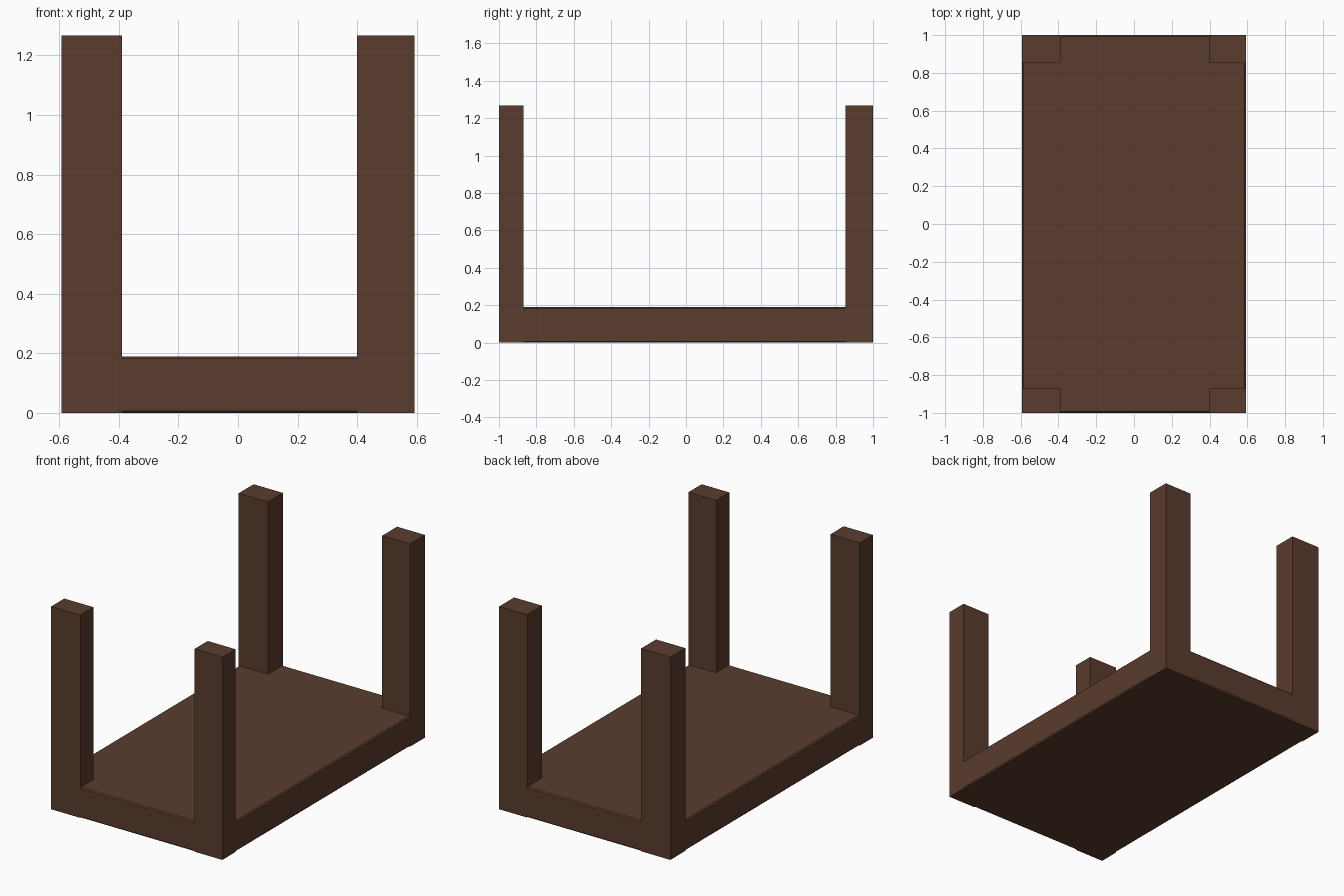
import bpy
import bmesh

if "Cube" in bpy.data.objects:
    bpy.data.objects.remove(bpy.data.objects["Cube"])

W, D, H = 0.592, 1.0, 1.267          # half width, half depth, leg height
XL, XR = -0.39, 0.40                 # inner leg faces in x
YF, YB = -0.87, 0.852                # inner leg faces in y
SLAB_TOP, CHAMFER = 0.19, 0.007

wood = bpy.data.materials.new("brown_wood")
wood.diffuse_color = (0.102, 0.045, 0.027, 1)
wood.use_nodes = True
wood.node_tree.nodes["Principled BSDF"].inputs["Base Color"].default_value = wood.diffuse_color


def extrude_profile(name, points, height, chamfer_test=None):
    """Extrude a flat outline upward, chamfering the chosen edges."""
    bm = bmesh.new()
    face = bm.faces.new([bm.verts.new((x, y, 0)) for x, y in points])
    top = bmesh.ops.extrude_face_region(bm, geom=[face])["geom"]
    for v in top:
        if isinstance(v, bmesh.types.BMVert):
            v.co.z = height
    if not any(f.normal.z for f in bm.faces) or len(bm.faces) < len(points) + 2:
        bm.faces.new([v for v in face.verts])
    bmesh.ops.recalc_face_normals(bm, faces=bm.faces)
    if chamfer_test:
        edges = [e for e in bm.edges if chamfer_test(*[v.co for v in e.verts])]
        bmesh.ops.bevel(bm, geom=edges, offset=CHAMFER, segments=1,
                        affect='EDGES', profile=0.5)
    mesh = bpy.data.meshes.new(name)
    bm.to_mesh(mesh)
    bm.free()
    mesh.materials.append(wood)
    obj = bpy.data.objects.new(name, mesh)
    bpy.context.collection.objects.link(obj)
    return obj


def outer_horizontal(a, b):
    """True for top and bottom edges lying on the outer sides of the slab."""
    if abs(a.z - b.z) > 1e-5:
        return False
    on_x = abs(a.x - b.x) < 1e-5 and abs(abs(a.x) - W) < 1e-5
    on_y = abs(a.y - b.y) < 1e-5 and abs(abs(a.y) - D) < 1e-5
    return on_x or on_y


# Slab, notched at the corners to receive the legs
extrude_profile("slab", [
    (XL, -D), (XR, -D), (XR, YF), (W, YF), (W, YB), (XR, YB),
    (XR, D), (XL, D), (XL, YB), (-W, YB), (-W, YF), (XL, YF)],
    SLAB_TOP, outer_horizontal)

# Four corner legs
for side, x0, x1 in (("left", -W, XL), ("right", XR, W)):
    for end, y0, y1 in (("front", -D, YF), ("back", YB, D)):
        extrude_profile(f"{end}_{side}_leg",
                        [(x0, y0), (x1, y0), (x1, y1), (x0, y1)], H)
